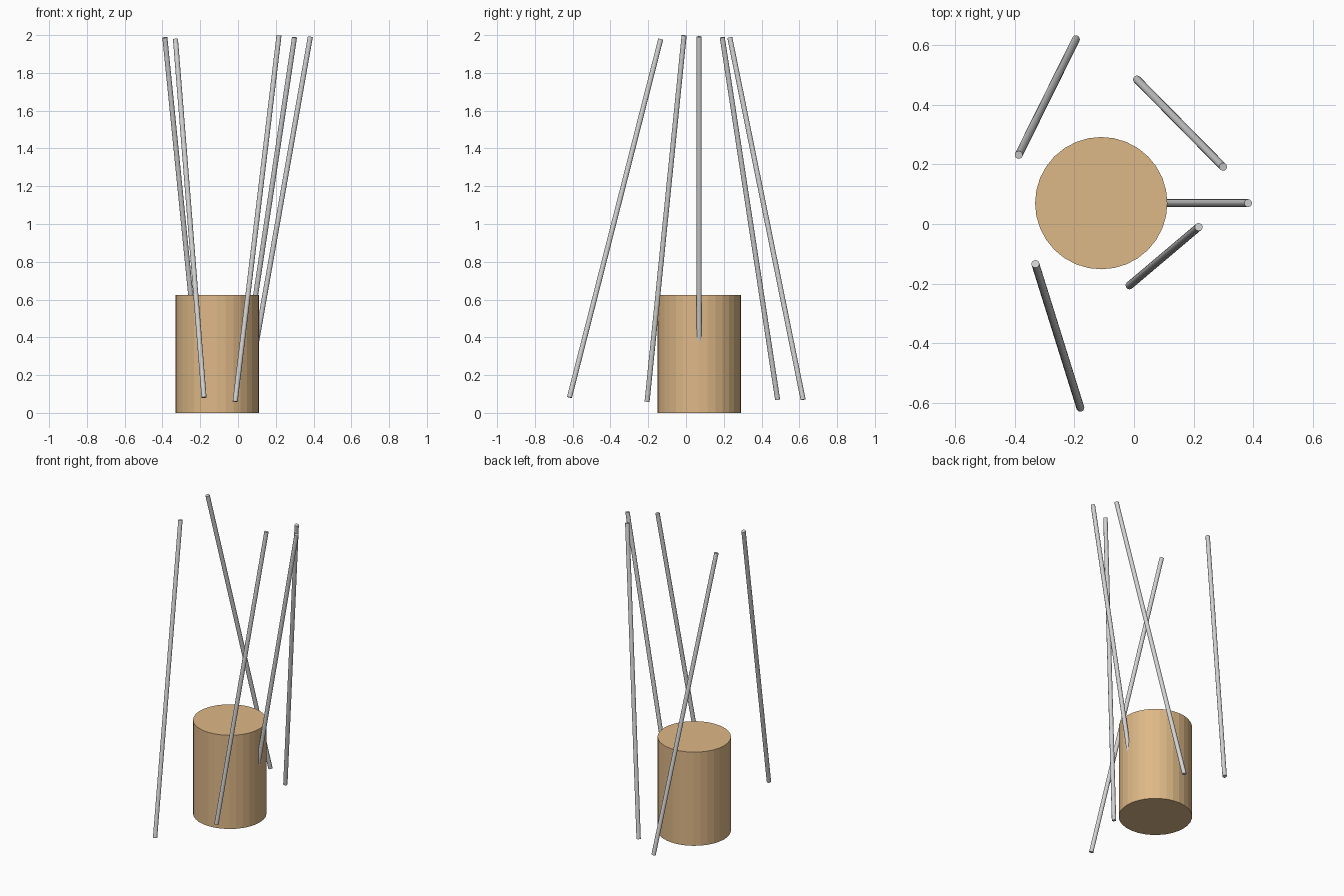
import bpy
from mathutils import Vector

cube = bpy.data.objects.get("Cube")
if cube:
    bpy.data.objects.remove(cube, do_unlink=True)


def make_material(name, rgb):
    mat = bpy.data.materials.new(name)
    mat.use_nodes = True
    color = (*rgb, 1.0)
    mat.diffuse_color = color
    mat.node_tree.nodes["Principled BSDF"].inputs["Base Color"].default_value = color
    return mat


def cylinder_between(name, bottom, top, radius, sides, mat):
    bottom, top = Vector(bottom), Vector(top)
    axis = top - bottom
    bpy.ops.mesh.primitive_cylinder_add(
        vertices=sides, radius=radius, depth=axis.length, location=(bottom + top) / 2)
    obj = bpy.context.object
    obj.name = name
    obj.rotation_mode = 'QUATERNION'
    obj.rotation_quaternion = Vector((0, 0, 1)).rotation_difference(axis)
    obj.data.materials.append(mat)
    return obj


tan = make_material("tan wood", (0.73, 0.479, 0.242))
grey = make_material("light grey metal", (0.65, 0.65, 0.65))

# Faceted drum
cylinder_between("drum", (-0.11, 0.07, 0), (-0.11, 0.07, 0.625), 0.222, 32, tan)

# Leaning rods: bottom and top centres
rods = {
    "back_right_rod": ((-0.195, 0.62, 0.07), (-0.387, 0.232, 1.987)),
    "front_right_rod": ((-0.18, -0.617, 0.082), (-0.331, -0.134, 1.978)),
    "front_left_rod": ((-0.015, -0.206, 0.06), (0.217, -0.01, 1.998)),
    "left_rod": ((0.043, 0.07, 0.062), (0.383, 0.07, 1.992)),
    "back_left_rod": ((0.01, 0.485, 0.07), (0.299, 0.192, 1.988)),
}
for name, (bottom, top) in rods.items():
    cylinder_between(name, bottom, top, 0.0133, 16, grey)
